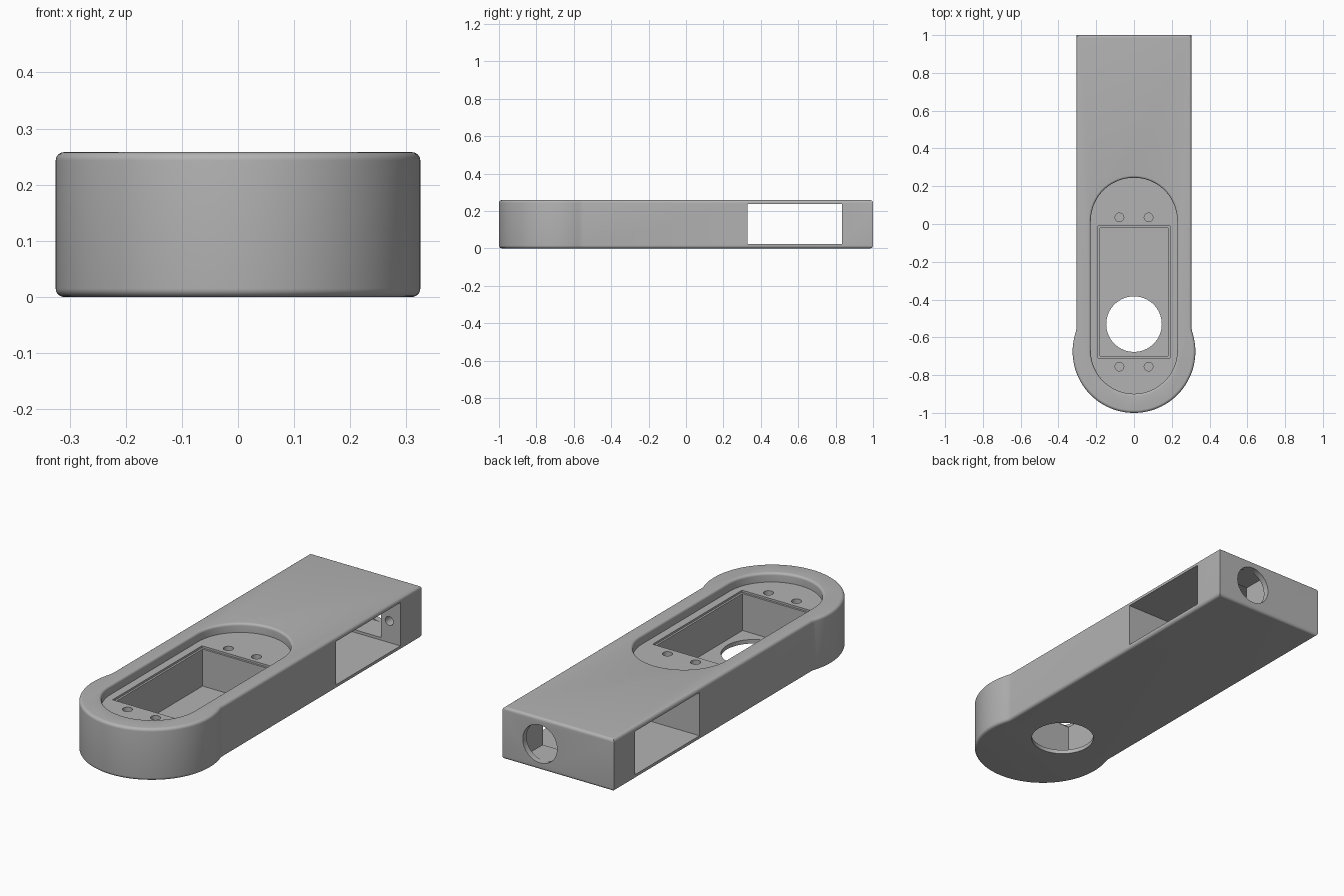
import bpy, bmesh, math

if "Cube" in bpy.data.objects:
    bpy.data.objects.remove(bpy.data.objects["Cube"])

H = 0.258          # body height
HEAD_Y = -0.675    # centre of the rounded head

gray = bpy.data.materials.new("plain gray")
gray.diffuse_color = (0.45, 0.45, 0.45, 1)
gray.use_nodes = True
gray.node_tree.nodes["Principled BSDF"].inputs["Base Color"].default_value = gray.diffuse_color


def loft(name, rings):
    """Closed solid through stacked rings of 3D points."""
    bm = bmesh.new()
    loops = [[bm.verts.new(p) for p in ring] for ring in rings]
    n = len(loops[0])
    for a, b in zip(loops, loops[1:]):
        for i in range(n):
            j = (i + 1) % n
            bm.faces.new((a[i], a[j], b[j], b[i]))
    bm.faces.new(loops[0][::-1])
    bm.faces.new(loops[-1])
    bmesh.ops.recalc_face_normals(bm, faces=bm.faces)
    mesh = bpy.data.meshes.new(name)
    bm.to_mesh(mesh)
    bm.free()
    mesh.materials.append(gray)
    ob = bpy.data.objects.new(name, mesh)
    bpy.context.collection.objects.link(ob)
    return ob


def arc(cx, cy, r, a0, a1, n):
    return [(cx + r * math.cos(a0 + (a1 - a0) * i / n),
             cy + r * math.sin(a0 + (a1 - a0) * i / n)) for i in range(n + 1)]


def body_outline(d):
    """Straight arm blending into a wider round head, inset by d."""
    R, w, f = 0.325 - d, 0.305 - d, 0.1 + d
    t = math.acos((w + f) / (R + f))
    fy = HEAD_Y + (R + f) * math.sin(t)
    right = arc(0, HEAD_Y, R, -math.pi / 2, t, 40)
    right += arc(w + f, fy, f, math.pi + t, math.pi, 5)[1:]
    right.append((w, 1 - d))
    return right + [(-x, y) for x, y in right[:0:-1]]


def stadium(r):
    return arc(0, HEAD_Y + 0.005, r, math.pi, 2 * math.pi, 40) + arc(0, 0.016, r, 0, math.pi, 40)


def at_z(pts, z):
    return [(x, y, z) for x, y in pts]


def box(name, x0, x1, y0, y1, z0, z1):
    pts = [(x0, y0), (x1, y0), (x1, y1), (x0, y1)]
    return loft(name, [at_z(pts, z0), at_z(pts, z1)])


def cylinder(name, u, v, r, w0, w1, along_y=False, n=32):
    pts = arc(u, v, r, 0, 2 * math.pi, n)[:-1]
    if along_y:
        return loft(name, [[(x, w, z) for x, z in pts] for w in (w0, w1)])
    return loft(name, [at_z(pts, w) for w in (w0, w1)])


# Body with rounded top and bottom edges
B = 0.015
steps = [i * math.pi / 12 for i in range(7)]
rings = [at_z(body_outline(B * (1 - math.sin(a))), B * (1 - math.cos(a))) for a in steps]
rings += [at_z(body_outline(B * (1 - math.cos(a))), H - B * (1 - math.sin(a))) for a in steps]
body = loft("arm_body", rings)

# Oval recess with a rounded rim
F = 0.012
rim = [at_z(stadium(0.229), 0.213)]
rim += [at_z(stadium(0.229 + F * (1 - math.cos(a))), H - F * (1 - math.sin(a))) for a in steps]
rim.append(at_z(stadium(0.229 + F), 0.3))
cutters = [loft("recess_cutter", rim)]

# Rectangular pocket with a narrow ledge, and the round floor opening
cutters += [
    box("ledge_cutter", -0.19, 0.19, -0.71, -0.01, 0.203, 0.28),
    box("pocket_cutter", -0.18, 0.18, -0.70, -0.02, 0.02, 0.27),
    cylinder("floor_hole_cutter", 0, -0.53, 0.147, -0.1, 0.1, n=64),
]

# Screw holes at both ends of the pocket
for x in (-0.077, 0.077):
    for y in (-0.755, 0.035):
        cutters.append(cylinder("screw_hole_cutter", x, y, 0.023, 0.1, 0.26))

# Side window, connector bay, end opening and its screw holes
cutters += [
    box("window_cutter", -0.5, 0.5, 0.33, 0.835, 0.022, 0.236),
    box("bay_cutter", 0.0, 0.2, 0.8, 0.97, 0.035, 0.223),
    cylinder("end_hole_cutter", 0.1, 0.129, 0.094, 0.9, 1.1, True, 48),
]
for x in (-0.044, 0.244):
    cutters.append(cylinder("bay_screw_cutter", x, 0.129, 0.022, 0.8, 0.93, True))

# Cut everything out of the body
bpy.context.view_layer.objects.active = body
body.select_set(True)
for c in cutters:
    mod = body.modifiers.new(c.name, 'BOOLEAN')
    mod.operation = 'DIFFERENCE'
    mod.solver = 'EXACT'
    mod.object = c
    bpy.ops.object.modifier_apply(modifier=mod.name)
    bpy.data.objects.remove(c)

bpy.ops.object.shade_smooth_by_angle(angle=math.radians(30))
